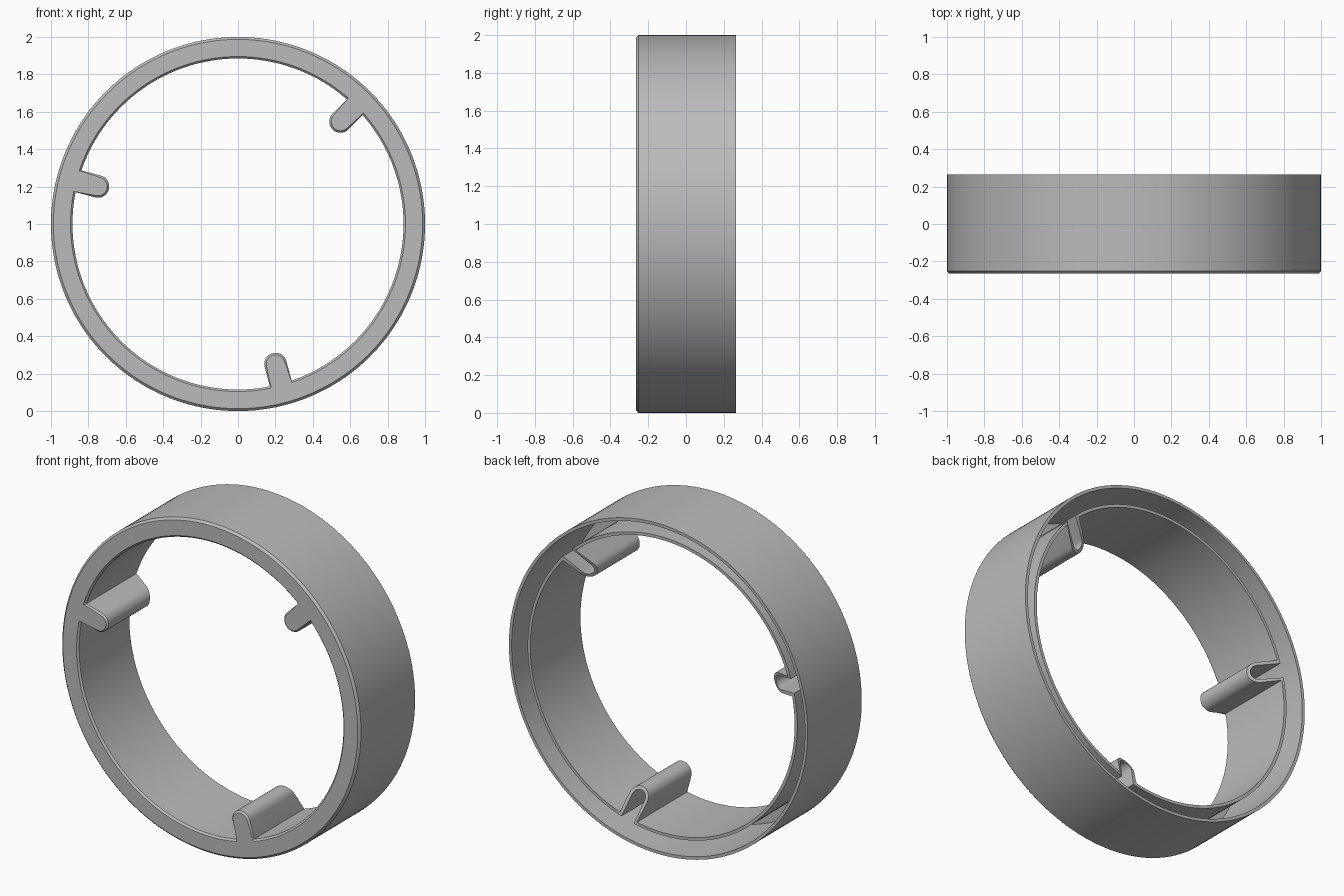
import bpy, bmesh
from math import sin, cos, asin, hypot, radians, pi

if "Cube" in bpy.data.objects:
    bpy.data.objects.remove(bpy.data.objects["Cube"], do_unlink=True)

FRONT, BACK = -0.265, 0.265
R_IN, HALF_W, TIP_R = 0.885, 0.06, 0.775   # inner wall, rib half width, rib nose centre
WALL, CHAMFER = 0.018, 0.013
RIB_ANGLES = [radians(a) for a in (45, 165, 285)]
SPAN_STEPS, NOSE_STEPS = 56, 16
ROOT = asin(HALF_W / R_IN)


def polar(r, a):
    return r * cos(a), r * sin(a)


def circle(r):
    """Ring of points matched one to one with the ribbed contour."""
    pts = []
    count = NOSE_STEPS + 2
    for a in RIB_ANGLES:
        pts += [polar(r, a - ROOT + 2 * ROOT * i / count) for i in range(count + 1)]
        gap = 2 * pi / 3 - 2 * ROOT
        pts += [polar(r, a + ROOT + gap * i / SPAN_STEPS) for i in range(1, SPAN_STEPS)]
    return pts


def contour(off):
    """Inner wall outline with three round-nosed ribs, moved into the wall by off."""
    pts = []
    r, w = R_IN + off, HALF_W - off
    root = asin(w / r)
    for a in RIB_ANGLES:
        pts.append(polar(r, a - root))
        for i in range(NOSE_STEPS + 1):
            t = pi * i / NOSE_STEPS
            u, v = TIP_R - w * sin(t), -w * cos(t)
            pts.append((u * cos(a) - v * sin(a), u * sin(a) + v * cos(a)))
        pts.append(polar(r, a + root))
        gap = 2 * pi / 3 - 2 * root
        pts += [polar(r, a + root + gap * i / SPAN_STEPS) for i in range(1, SPAN_STEPS)]
    return pts


def level(y):
    return lambda r: y


def sloped(r):
    """Rear edge of the inner wall; the ribs slant forward toward their noses."""
    return FRONT + 0.49 - 0.5 * max(0, R_IN - r)


# Closed loft: outer skin, front rim, inner skin, then back through the hollow channel
sections = [
    (circle(1), level(BACK)),
    (circle(1), level(FRONT + CHAMFER)),
    (circle(1 - CHAMFER), level(FRONT)),
    (contour(CHAMFER * 0.8), level(FRONT)),
    (contour(0), level(FRONT + CHAMFER * 0.8)),
    (contour(0), sloped),
    (contour(WALL), sloped),
    (contour(WALL), level(FRONT + 0.02)),
    (circle(1 - WALL), level(FRONT + 0.02)),
    (circle(1 - WALL), level(BACK)),
]

bm = bmesh.new()
loops = [[bm.verts.new((x, depth(hypot(x, z)), z + 1)) for x, z in pts]
         for pts, depth in sections]
for k, a in enumerate(loops):
    b = loops[(k + 1) % len(loops)]
    for i in range(len(a)):
        j = (i + 1) % len(a)
        bm.faces.new((a[i], a[j], b[j], b[i]))
bmesh.ops.recalc_face_normals(bm, faces=bm.faces)
mesh = bpy.data.meshes.new("ribbed_ring")
bm.to_mesh(mesh)
bm.free()

# Plain grey material
grey = bpy.data.materials.new("plain grey")
grey.use_nodes = True
grey.diffuse_color = (0.5, 0.5, 0.5, 1)
grey.node_tree.nodes["Principled BSDF"].inputs["Base Color"].default_value = (0.5, 0.5, 0.5, 1)
mesh.materials.append(grey)

ring = bpy.data.objects.new("ribbed_ring", mesh)
bpy.context.collection.objects.link(ring)
bpy.ops.object.select_all(action="DESELECT")
ring.select_set(True)
bpy.context.view_layer.objects.active = ring
bpy.ops.object.shade_smooth_by_angle(angle=radians(30))
